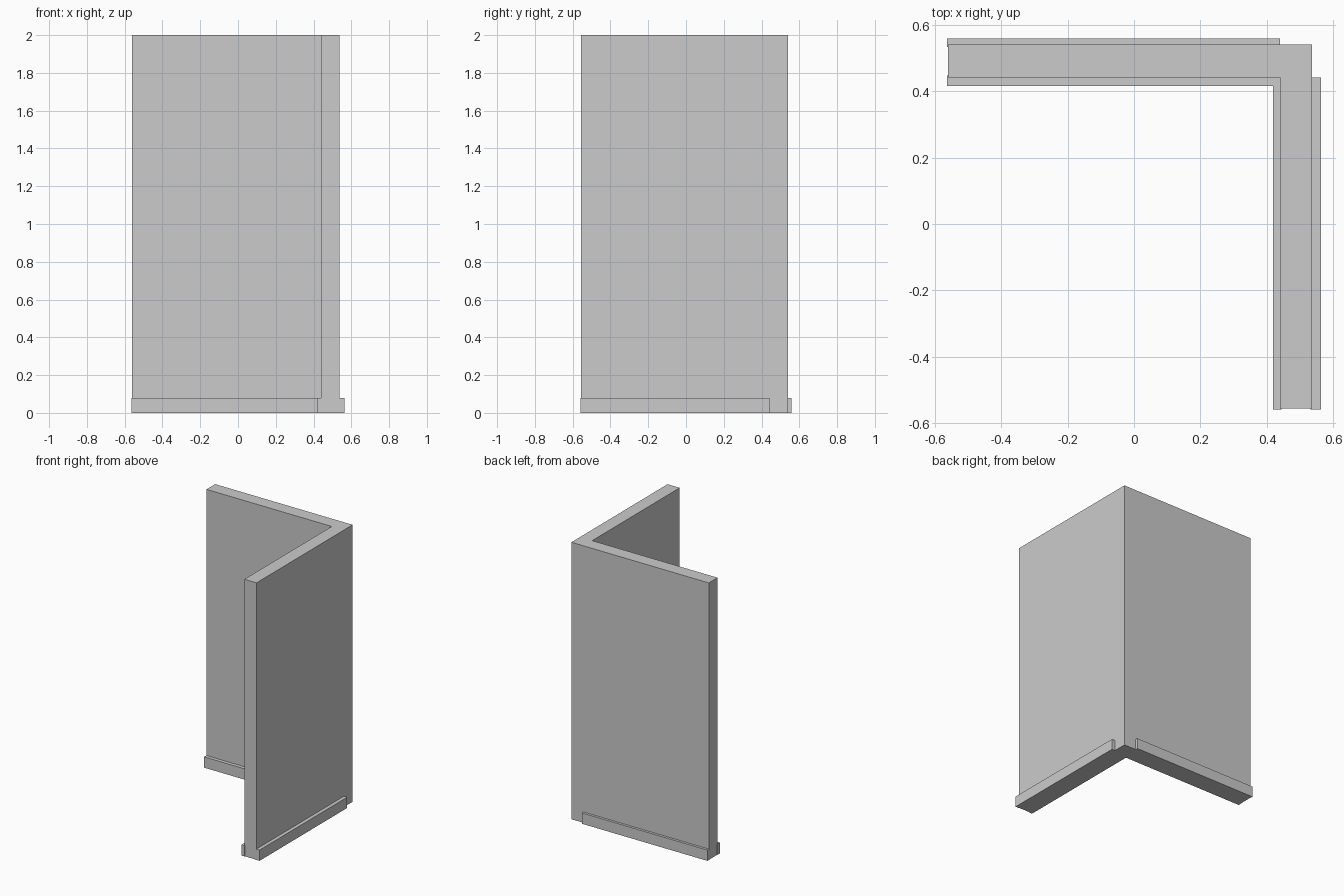
import bpy

if "Cube" in bpy.data.objects:
    bpy.data.objects.remove(bpy.data.objects["Cube"])

HEIGHT = 2.0
BASE_H = 0.078


def box(name, x0, x1, y0, y1, z1):
    """Axis-aligned block standing on the floor."""
    bpy.ops.mesh.primitive_cube_add(size=1, location=((x0 + x1) / 2, (y0 + y1) / 2, z1 / 2))
    ob = bpy.context.object
    ob.name = name
    ob.scale = (x1 - x0, y1 - y0, z1)
    bpy.ops.object.transform_apply(location=False, rotation=False, scale=True)
    return ob


# Wall faces: inner and outer planes of both wings
XI, XO = 0.44, 0.537
YI, YM, YO = 0.442, 0.492, 0.541

# Back wing, two leaves meeting along the centre seam
box("back_wall_inner_leaf", -0.561, XI, YI, YM, HEIGHT)
box("back_wall_outer_leaf", -0.561, XI, YM, YO, HEIGHT)

# Corner post and side wing
box("corner_post", XI, XO, YI, YO, HEIGHT)
box("side_wall", XI, XO, -0.556, YI, HEIGHT)

# Baseboards on both faces of each wing, stopping at the corner post
box("back_baseboard_inner", -0.563, XI, 0.416, YI + 0.005, BASE_H)
box("back_baseboard_outer", -0.563, XI, YO - 0.008, 0.559, BASE_H)
box("side_baseboard_inner", 0.419, XI + 0.005, -0.559, YI, BASE_H)
box("side_baseboard_outer", XO - 0.005, 0.563, -0.559, YI, BASE_H)
